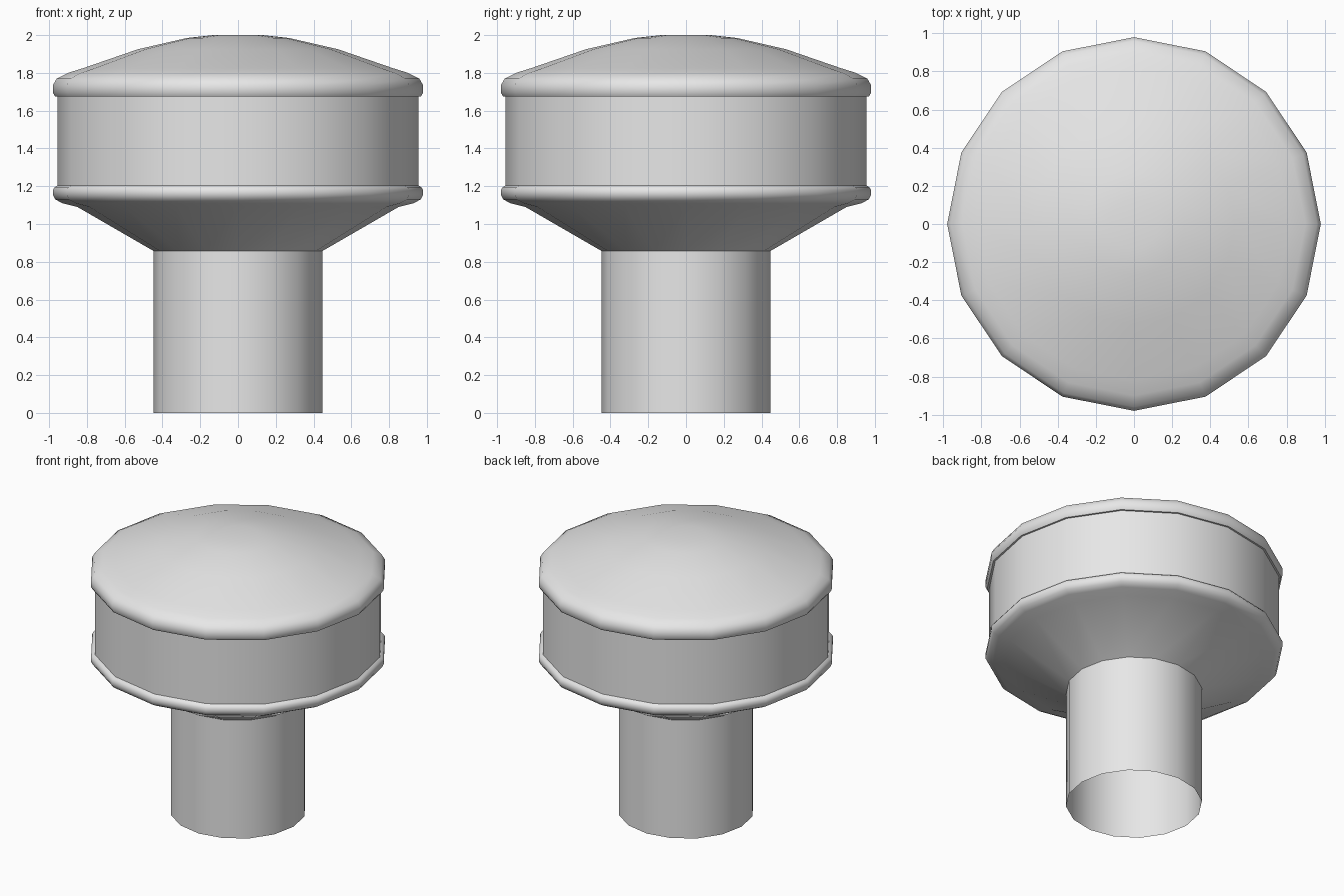
import bpy, bmesh, math
from mathutils import Matrix

SIDES = 16

cube = bpy.data.objects.get("Cube")
if cube:
    bpy.data.objects.remove(cube, do_unlink=True)

grey = bpy.data.materials.new("light grey")
grey.use_nodes = True
colour = (0.8, 0.8, 0.8, 1)
grey.diffuse_color = colour
grey.node_tree.nodes["Principled BSDF"].inputs["Base Color"].default_value = colour


def lathe(name, profile, sharp_angle):
    """Spin a radius/height profile, listed from bottom to top, around z."""
    bm = bmesh.new()
    verts = [bm.verts.new((r, 0, z)) for r, z in profile]
    edges = [bm.edges.new(pair) for pair in zip(verts, verts[1:])]
    bmesh.ops.spin(bm, geom=verts + edges, cent=(0, 0, 0), axis=(0, 0, 1),
                   angle=math.tau, steps=SIDES, use_merge=True)
    bmesh.ops.remove_doubles(bm, verts=bm.verts, dist=0.0005)
    bmesh.ops.recalc_face_normals(bm, faces=bm.faces)
    # Open shells: make sure the lowest ring of faces points outwards
    face = min(bm.faces, key=lambda f: f.calc_center_median().z)
    centre = face.calc_center_median()
    if face.normal.x * centre.x + face.normal.y * centre.y < 0:
        bmesh.ops.reverse_faces(bm, faces=bm.faces)
    mesh = bpy.data.meshes.new(name)
    bm.to_mesh(mesh)
    bm.free()
    mesh.materials.append(grey)
    obj = bpy.data.objects.new(name, mesh)
    bpy.context.collection.objects.link(obj)
    bpy.ops.object.select_all(action="DESELECT")
    obj.select_set(True)
    bpy.context.view_layer.objects.active = obj
    bpy.ops.object.shade_smooth_by_angle(angle=math.radians(sharp_angle))
    return obj


# Hollow stem, open at the bottom
lathe("stem", [(0.447, 0), (0.447, 0.857)], 40)

# Flared underside with its rounded lower rim
lathe("flared_base", [(0.447, 0.857), (0.85, 1.09), (0.93, 1.11), (0.967, 1.13),
                      (0.98, 1.155), (0.98, 1.18), (0.97, 1.195), (0.955, 1.205)], 50)

# Straight drum wall
lathe("drum", [(0.955, 1.205), (0.955, 1.675)], 40)

# Domed lid with its rounded overhanging rim
lathe("domed_lid", [(0.955, 1.675), (0.968, 1.675), (0.98, 1.695), (0.98, 1.735),
                    (0.96, 1.77), (0.9, 1.8), (0.82, 1.825), (0.53, 1.925),
                    (0.27, 1.985), (0.13, 2), (0, 2)], 50)
